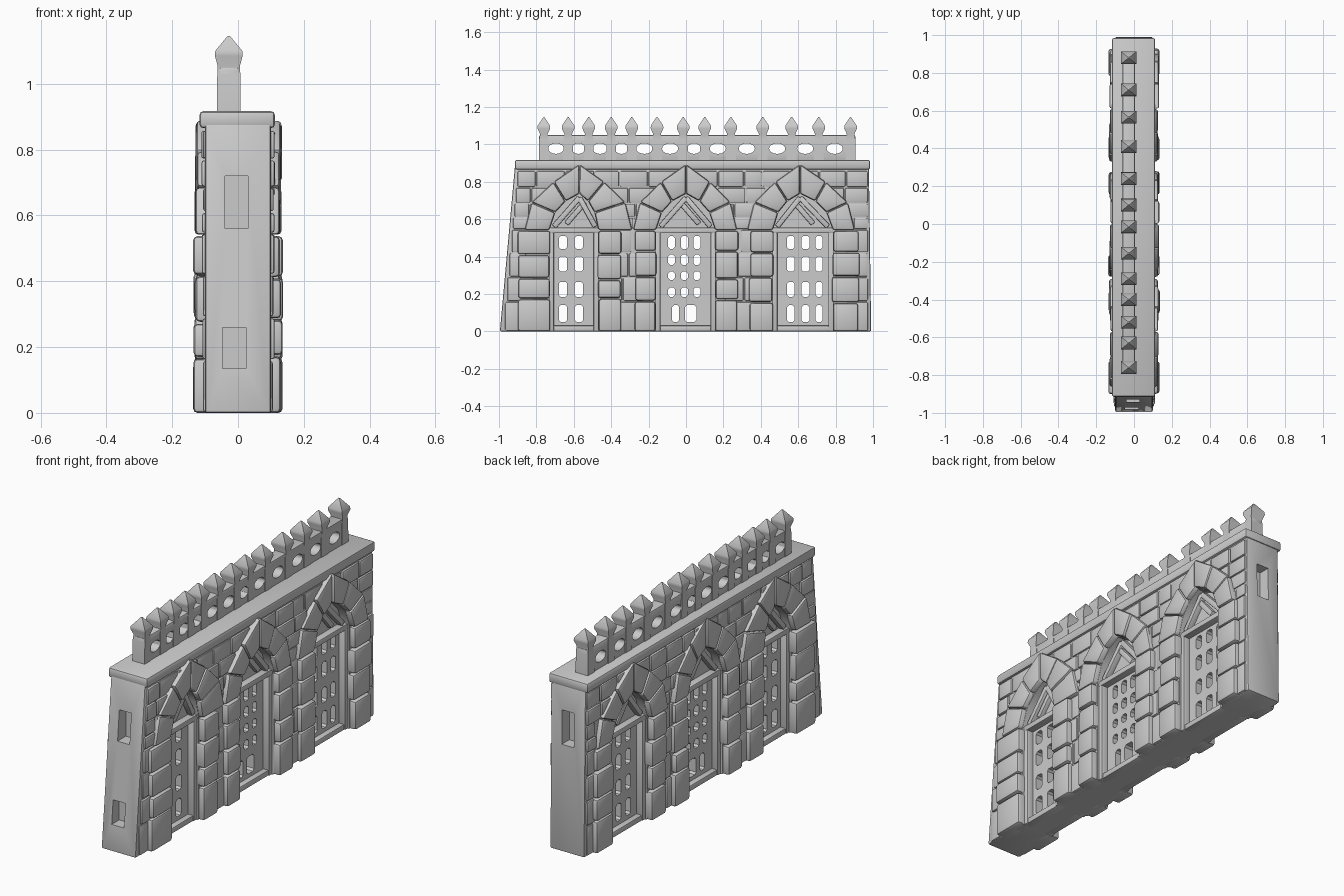
import bpy, bmesh, math, random

if "Cube" in bpy.data.objects:
    bpy.data.objects.remove(bpy.data.objects["Cube"])

random.seed(4)
SIDES = (1, -1)


def prism(bm, pts, x0, x1, bevel=0.0):
    """Extrude a y-z outline from x0 to x1, with softened edges."""
    a = [bm.verts.new((x0, y, z)) for y, z in pts]
    b = [bm.verts.new((x1, y, z)) for y, z in pts]
    n = len(pts)
    faces = [bm.faces.new(a), bm.faces.new(b[::-1])]
    for i in range(n):
        j = (i + 1) % n
        faces.append(bm.faces.new((a[i], b[i], b[j], a[j])))
    bmesh.ops.recalc_face_normals(bm, faces=faces)
    if bevel:
        edges = list({e for f in faces for e in f.edges})
        bmesh.ops.bevel(bm, geom=edges, offset=bevel, segments=2, profile=0.5,
                        affect='EDGES', clamp_overlap=True)


def rect(y0, y1, z0, z1):
    return [(y0, z0), (y1, z0), (y1, z1), (y0, z1)]


def make(name, bm):
    me = bpy.data.meshes.new(name)
    bm.to_mesh(me)
    bm.free()
    ob = bpy.data.objects.new(name, me)
    bpy.context.collection.objects.link(ob)
    return ob


def smooth(ob):
    bpy.ops.object.select_all(action='DESELECT')
    ob.select_set(True)
    bpy.context.view_layer.objects.active = ob
    bpy.ops.object.shade_smooth_by_angle(angle=math.radians(40))


def cut(ob, cutter):
    cutter.hide_render = True
    m = ob.modifiers.new("cut", 'BOOLEAN')
    m.operation, m.solver, m.object = 'DIFFERENCE', 'EXACT', cutter
    dg = bpy.context.evaluated_depsgraph_get()
    me = bpy.data.meshes.new_from_object(ob.evaluated_get(dg))
    ob.modifiers.clear()
    ob.data = me
    bpy.data.objects.remove(cutter)


# Arches: apex, door left/right, column outer left/right, ring outer left/right
ARCHES = [(-.57, -.73, -.47, -.895, -.35, -.865, -.285),
          (0.0, -.16, .155, -.275, .275, -.285, .275),
          (.61, .465, .785, .34, .925, .325, .905)]
INNER = [(1, .54), (.80, .635), (.46, .695), (0, .735)]
OUTER = [(1, .54), (.87, .69), (.47, .80), (0, .895)]


def curve(apex, edge, shape):
    return [(apex + (edge - apex) * f, z) for f, z in shape]


def opening(a):
    left, right = curve(a[0], a[1], INNER), curve(a[0], a[2], INNER)
    return [(a[1], -.05)] + left + right[-2::-1] + [(a[2], -.05)]


def in_opening(y, z):
    for a in ARCHES:
        e = a[1] if y < a[0] else a[2]
        f = (y - a[0]) / (e - a[0])
        if f < 1 and z < .735 - .19 * f * f:
            return True
    return False


# Wall body with recessed arches, end pockets and pierced lattices
bm = bmesh.new()
prism(bm, [(-.995, 0), (.99, 0), (.978, .88), (-.915, .88)], -.1, .1, .008)
wall = make("wall_body", bm)
bm = bmesh.new()
for a in ARCHES:
    for s in SIDES:
        prism(bm, opening(a), s * .055, s * .3)
cut(wall, make("recess_cutter", bm))

bm = bmesh.new()
ROWS = [(.05, .14), (.185, .265), (.32, .40), (.44, .51)]
LOW = ROWS[:1]
MID = [(.185, .235), (.275, .32), (.355, .41), (.44, .51)]
LATTICE = [([(-.68, -.635), (-.595, -.55)], ROWS),
           ([(-.075, -.037), (-.005, .055)], LOW),
           ([(-.095, -.06), (-.028, .01), (.04, .077)], MID),
           ([(.54, .58), (.618, .66), (.693, .73)], ROWS)]
for cols, rows in LATTICE:
    for y0, y1 in cols:
        for z0, z1 in rows:
            c = .01
            prism(bm, [(y0 + c, z0), (y1 - c, z0), (y1, z0 + c), (y1, z1 - c),
                       (y1 - c, z1), (y0 + c, z1), (y0, z1 - c), (y0, z0 + c)], -.2, .2)
prism(bm, rect(-1.1, -.875, .56, .72), -.04, .03)
prism(bm, rect(-1.1, -.92, .135, .26), -.047, .025)
prism(bm, rect(.92, 1.1, .56, .74), -.035, .035)
cut(wall, make("hole_cutter", bm))
smooth(wall)

# Cap ledge
bm = bmesh.new()
prism(bm, rect(-.915, .985, .865, .917), -.117, .112, .012)
smooth(make("cap_ledge", bm))

# Low relief wall bricks
bm = bmesh.new()
LEVELS = [0, .16, .29, .42, .545, .61, .685, .77, .86]
for s in SIDES:
    for z0, z1 in zip(LEVELS, LEVELS[1:]):
        y, end = -.985 + .082 * z1 / .87, .975
        while y < end - .03:
            y1 = min(y + random.uniform(.08, .16), end)
            if end - y1 < .05:
                y1 = end
            pts = [(y + (y1 - y) * i / 6, z0 + (z1 - z0) * j / 2) for i in range(7) for j in range(3)]
            if not any(in_opening(*p) for p in pts):
                prism(bm, rect(y + .003, y1 - .003, z0 + .003, z1 - .003),
                      s * .07, s * random.uniform(.105, .112), .007)
            y = y1
smooth(make("wall_bricks", bm))

# Stacked column stones
bm = bmesh.new()
for s in SIDES:
    for a in ARCHES:
        for y0, y1 in ((a[3], a[1]), (a[2], a[4])):
            cuts = [0] + [z + random.uniform(-.012, .012) for z in (.165, .285, .42)] + [.54]
            for z0, z1 in zip(cuts, cuts[1:]):
                j = [random.uniform(-.005, .005) for _ in range(2)]
                prism(bm, rect(y0 + j[0], y1 + j[1], z0 + (.003 if z0 else 0), z1 - .003),
                      s * .05, s * random.uniform(.127, .137), .013)
smooth(make("column_stones", bm))

# Pointed arch stones
bm = bmesh.new()
for s in SIDES:
    for a in ARCHES:
        for ei, eo in ((a[1], a[5]), (a[2], a[6])):
            ci, co = curve(a[0], ei, INNER), curve(a[0], eo, OUTER)
            for i in range(3):
                q = [ci[i], co[i], co[i + 1], ci[i + 1]]
                my, mz = sum(p[0] for p in q) / 4, sum(p[1] for p in q) / 4
                q = [(my + (y - my) * .975, mz + (z - mz) * .975) for y, z in q]
                prism(bm, q, s * .05, s * random.uniform(.124, .134), .012)
smooth(make("arch_stones", bm))


# Door frames, sills, lintels and gable bars
def bar(p, q, w, s, x):
    dy, dz = q[0] - p[0], q[1] - p[1]
    l = math.hypot(dy, dz)
    ny, nz = -dz / l * w, dy / l * w
    prism(bm, [(p[0] + ny, p[1] + nz), (p[0] - ny, p[1] - nz),
               (q[0] - ny, q[1] - nz), (q[0] + ny, q[1] + nz)], s * .04, s * x, .005)


bm = bmesh.new()
for s in SIDES:
    for k, a in enumerate(ARCHES):
        c, l, r = a[:3]
        prism(bm, rect(l - .01, l + .024, 0, .54), s * .04, s * .09, .006)
        prism(bm, rect(r - .024, r + .01, 0, .54), s * .04, s * .09, .006)
        prism(bm, rect(l, r, 0, .03), s * .04, s * .085, .006)
        prism(bm, rect(l - .01, r + .01, .525, .555), s * .04, s * .092, .006)
        for e in (l, r):
            bar((c + (e - c) * .85, .56), (c, .715), .014, s, .085)
        d = -1 if k == 0 else 1
        bar((c - d * .03, .69), (c + d * .07, .575), .014, s, .078)
smooth(make("door_frames", bm))

# Pierced parapet rail
SPIKES = [-.76, -.63, -.52, -.40, -.29, -.155, -.015, .10, .24, .41, .565, .71, .88]
bm = bmesh.new()
prism(bm, rect(-.785, .905, .9, 1.05), -.06, .005, .008)
rail = make("parapet_rail", bm)
bm = bmesh.new()
for y0, y1 in zip(SPIKES, SPIKES[1:]):
    c, ry = (y0 + y1) / 2, min(.043, (y1 - y0) * .32)
    ring = [i * math.tau / 20 for i in range(20)]
    prism(bm, [(c + ry * math.cos(t), .977 + .028 * math.sin(t)) for t in ring], -.2, .2)
cut(rail, make("oval_cutter", bm))
smooth(rail)

# Pointed finials
bm = bmesh.new()
PROFILE = [(.9, .036, .027), (1.03, .035, .025), (1.055, .034, .020),
           (1.085, .042, .034), (1.10, .041, .033), (1.145, .004, .003)]
for y in SPIKES:
    prev = None
    for z, hx, hy in PROFILE:
        ring = [bm.verts.new((-.028 + sx * hx, y + sy * hy, z))
                for sx, sy in ((-1, -1), (1, -1), (1, 1), (-1, 1))]
        if prev:
            for i in range(4):
                j = (i + 1) % 4
                bm.faces.new((prev[i], prev[j], ring[j], ring[i]))
        else:
            bm.faces.new(ring[::-1])
        prev = ring
    bm.faces.new(prev)
smooth(make("finials", bm))
